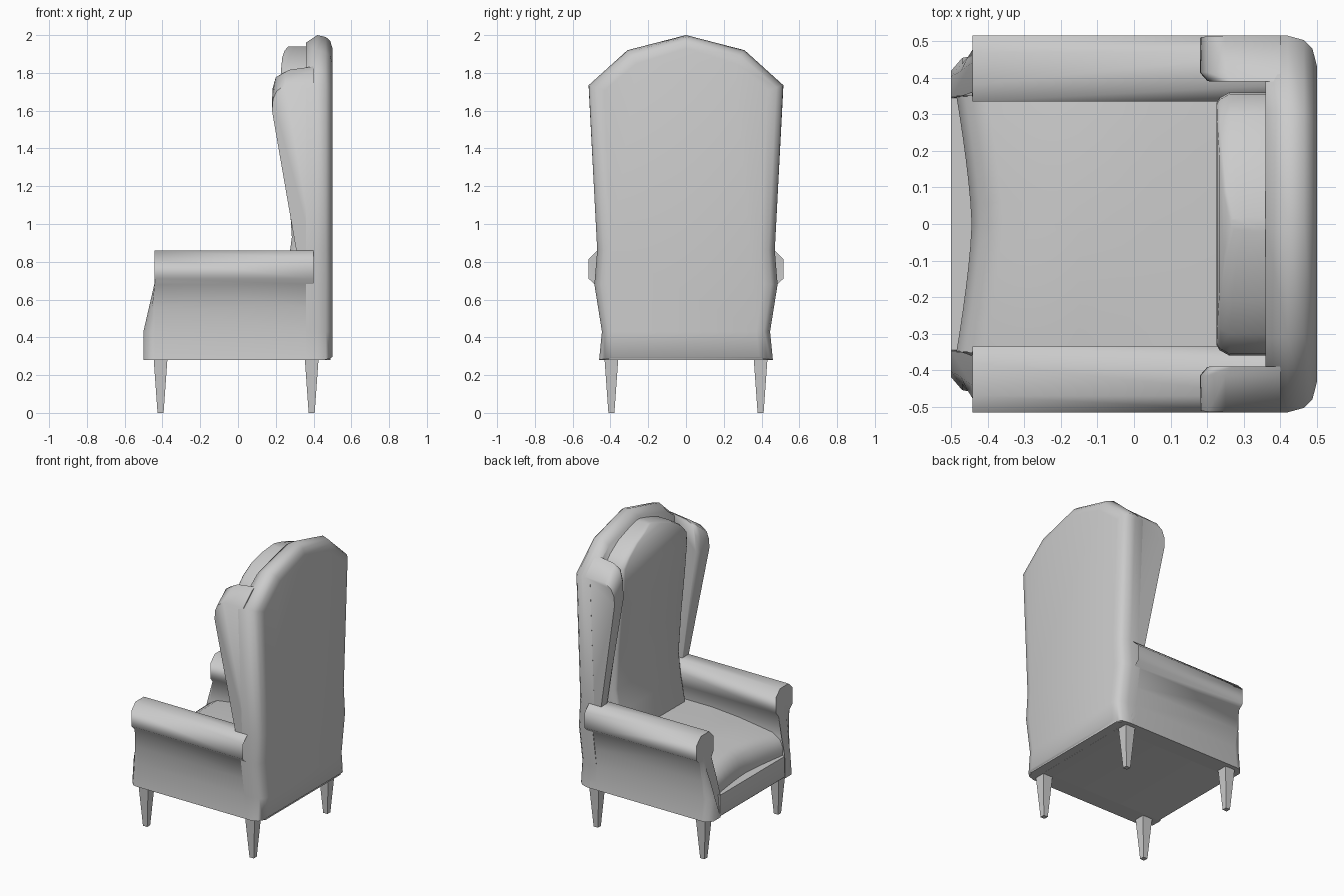
import bpy, bmesh, math

if "Cube" in bpy.data.objects:
    bpy.data.objects.remove(bpy.data.objects["Cube"])


def loft(name, sections, mirror=False, caps=(True, True), angle=50):
    """Skin a list of equal-length closed sections and cap the chosen ends."""
    bm = bmesh.new()
    rings = [[bm.verts.new(p) for p in s] for s in sections]
    n = len(rings[0])
    for a, b in zip(rings, rings[1:]):
        for i in range(n):
            j = (i + 1) % n
            bm.faces.new((a[i], a[j], b[j], b[i]))
    for cap, ring in zip(caps, (rings[0], rings[-1])):
        if cap:
            bm.faces.new(ring)
    bmesh.ops.recalc_face_normals(bm, faces=bm.faces)
    me = bpy.data.meshes.new(name)
    bm.to_mesh(me)
    bm.free()
    ob = bpy.data.objects.new(name, me)
    bpy.context.collection.objects.link(ob)
    if mirror:
        m = ob.modifiers.new("other_side", 'MIRROR')
        m.use_axis = (False, True, False)
    bpy.ops.object.select_all(action='DESELECT')
    ob.select_set(True)
    bpy.context.view_layer.objects.active = ob
    bpy.ops.object.shade_smooth_by_angle(angle=math.radians(angle))
    return ob


# Back shell: arched outline, rounded off towards the rear
half = [(.46, .28), (.445, .43), (.485, .68), (.47, .86),
        (.515, 1.735), (.31, 1.92), (0, 2.0)]
outline = half + [(-y, z) for y, z in half[-2::-1]]
shell = []
for x, iy, iz in ((.36, 0, .04), (.42, 0, 0), (.465, .012, .01),
                  (.488, .035, .03), (.5, .08, .07)):
    shell.append([(x, y * (1 - iy / .5),
                   z - (iz if z > 1.8 else iz * .4 if z > 1.7 else 0)
                   + (iz * .25 if z < .3 and x > .43 else 0)) for y, z in outline])
loft("back_shell", shell, angle=65)

# Wings: tapered slabs with a rounded top, the front inner edge softened
outer = [(.31, .85), (.18, 1.6), (.185, 1.66), (.205, 1.705), (.25, 1.735), (.40, 1.735), (.40, .85)]
inner = [(.31, .85), (.18, 1.61), (.182, 1.72), (.2, 1.785), (.25, 1.812), (.40, 1.83), (.40, .85)]


def width(z):
    return (z - .86) / .9


wing = [[(x, .47 + .045 * (z - .86) / .875, z) for x, z in outer],
        [(x, .41 + .005 * width(z), z - .008 * width(z)) for x, z in inner],
        [(x + (.02 if x < .3 else .0), .40 - .01 * width(z), z + (.004 if z > 1.7 else 0))
         for x, z in inner]]
loft("wing", wing, mirror=True, angle=60)

# Arms: scroll profile run from the back, with a sloping front panel
arm = [(.46, .28), (.445, .43), (.46, .55), (.483, .68), (.515, .71), (.515, .815),
       (.47, .86), (.38, .86), (.335, .815), (.335, .71), (.36, .68),
       (.35, .55), (.345, .43), (.345, .28)]


def front_x(z):
    return -.44 - .06 * min(1, max(0, (.69 - z) / .26))


def inset(y, z, amount):
    return y - (amount if y > .4 and z < .69 else 0)


back = [(.40, y, z) for y, z in arm]
mid = [(-.44 if y > .4 or z > .6 else front_x(z), y, z) for y, z in arm]
soft = [(-.44 + (front_x(z) + .44) * .5, inset(y, z, .006), z) for y, z in arm]
tip = [(front_x(z) - .001, inset(y, z, .042), z) for y, z in arm]
loft("arm", [back, mid, soft, tip], mirror=True, caps=(False, True), angle=55)

# Seat base with the front rail
loft("seat_base", [[(x0, .348, z), (.43, .348, z), (.43, -.348, z), (x0, -.348, z)]
                   for x0, z in ((-.49, .28), (-.5, .29), (-.5, .43))])

# Rear strip closing the underside below the back shell
loft("rear_rail", [[(.40, .455, z), (.455, .45, z), (.49, .40, z),
                    (.49, -.40, z), (.455, -.45, z), (.40, -.455, z)]
                   for z in (.281, .30)], caps=(True, False))

# Seat cushion: crowned top, front edge curved inwards
cushion = []
for i in range(13):
    t = -1 + i / 6
    xf = -.44 - .042 * abs(t) ** 1.4
    c = .025 * (1 - t * t)
    cushion.append([(x, .352 * t, z) for x, z in (
        (xf, .425), (xf - .004, .48), (xf + .02, .53 + c), (xf + .08, .565 + c),
        (-.15, .60 + c * .6), (.05, .615 + c * .3), (.30, .615), (.30, .425))])
loft("seat_cushion", cushion, caps=(False, False))

# Back cushion: hollow above the seat, arched at the top
pad = []
for z, xf, w in ((.56, .228, .345), (.64, .235, .345), (.78, .265, .35), (.93, .285, .355),
                 (1.2, .268, .358), (1.5, .24, .36), (1.68, .226, .36), (1.76, .226, .355),
                 (1.82, .228, .30), (1.88, .234, .21), (1.915, .245, .11), (1.94, .265, .02)):
    e = min(.03, w * .5)
    pts = [(.36, w), (xf + .035, w), (xf + .008, w - e * .5), (xf, w - e * .95)]
    pad.append([(x, y, z) for x, y in pts] + [(x, -y, z) for x, y in pts[::-1]])
loft("back_cushion", pad, caps=(False, True), angle=45)

# Tapered square legs
for x in (-.41, .39):
    for y in (-.395, .395):
        loft("leg", [[(x + sx * r, y + sy * r, z)
                      for sx, sy in ((-1, -1), (1, -1), (1, 1), (-1, 1))]
                     for r, z in ((.016, 0), (.036, .281))], caps=(True, False))
